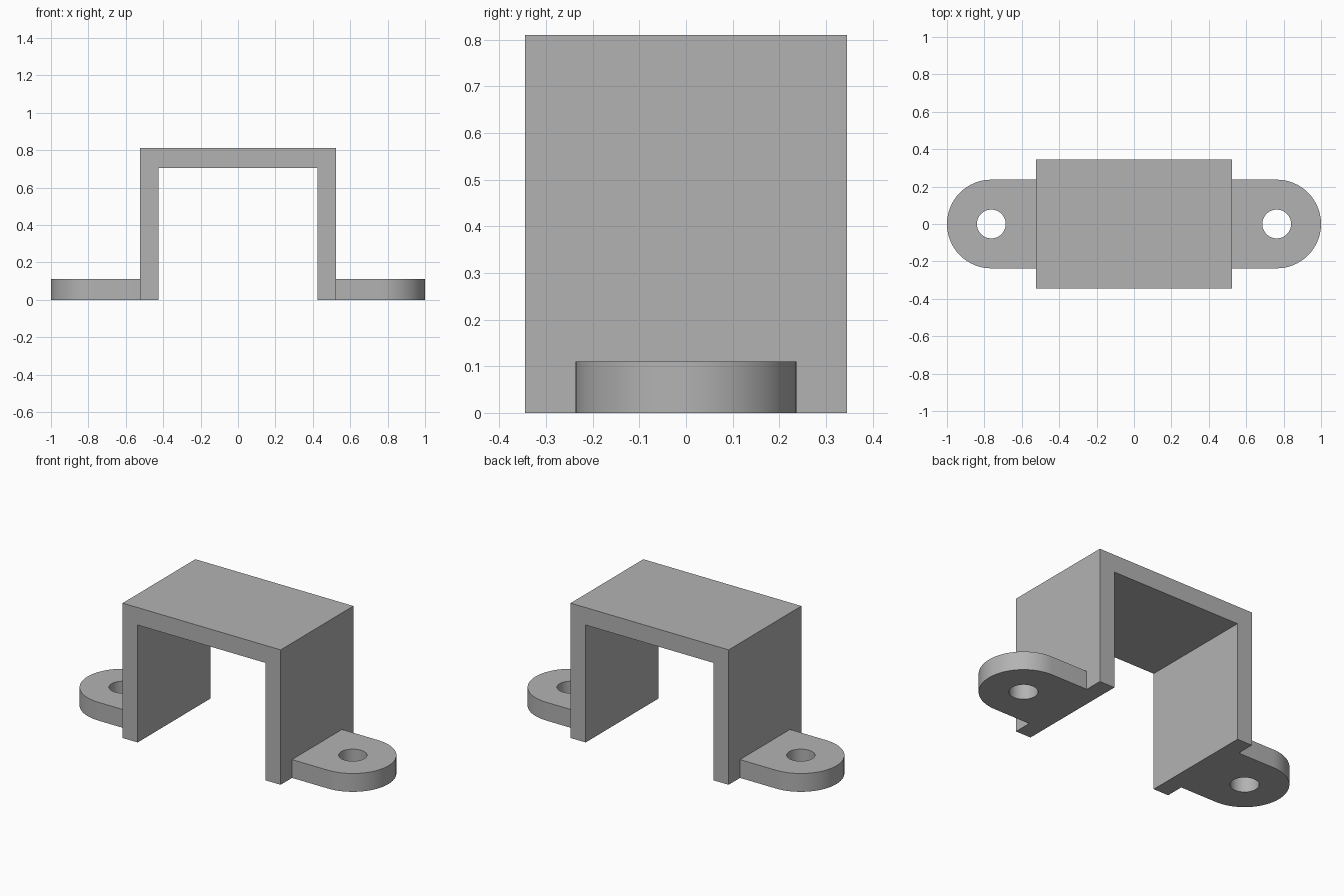
import bpy, bmesh
from math import cos, sin, pi, radians
from mathutils import Vector

cube = bpy.data.objects.get("Cube")
if cube:
    bpy.data.objects.remove(cube, do_unlink=True)

# One plain grey for the whole bracket
GREY = (0.45, 0.45, 0.45, 1)
grey = bpy.data.materials.new("plain_grey")
grey.use_nodes = True
grey.diffuse_color = GREY
grey.node_tree.nodes["Principled BSDF"].inputs["Base Color"].default_value = GREY

HALF_W, HEIGHT, HALF_D = 0.525, 0.81, 0.345
INNER_W, INNER_H = 0.425, 0.705
TAB_R, TAB_T, HOLE_R = 0.237, 0.11, 0.077
HOLE_X = 1 - TAB_R


def arc(cx, r, start, end, n):
    """Points along an arc in the ground plane, n steps."""
    return [Vector((cx + r * cos(a), r * sin(a), 0))
            for a in (start + (end - start) * i / n for i in range(n + 1))]


def extruded(name, loops, offset):
    """Fill closed outlines (the later ones are holes) and extrude them."""
    bm = bmesh.new()
    edges = []
    for points in loops:
        verts = [bm.verts.new(p) for p in points]
        edges += [bm.edges.new((v, verts[i - 1])) for i, v in enumerate(verts)]
    bmesh.ops.triangle_fill(bm, edges=edges, use_beauty=True)
    caps = bm.faces[:]
    ext = bmesh.ops.extrude_face_region(bm, geom=caps, use_keep_orig=True)
    moved = [g for g in ext["geom"] if isinstance(g, bmesh.types.BMVert)]
    bmesh.ops.translate(bm, verts=moved, vec=offset)
    bmesh.ops.recalc_face_normals(bm, faces=bm.faces)
    mesh = bpy.data.meshes.new(name)
    bm.to_mesh(mesh)
    bm.free()
    mesh.materials.append(grey)
    obj = bpy.data.objects.new(name, mesh)
    bpy.context.collection.objects.link(obj)
    bpy.ops.object.select_all(action="DESELECT")
    obj.select_set(True)
    bpy.context.view_layer.objects.active = obj
    bpy.ops.object.shade_smooth_by_angle(angle=radians(30))
    return obj


# Channel: upside-down U profile run from front to back
half = [(INNER_W, INNER_H), (INNER_W, 0), (HALF_W, 0), (HALF_W, HEIGHT)]
profile = half + [(-x, z) for x, z in reversed(half)]
extruded("channel", [[Vector((x, -HALF_D, z)) for x, z in profile]],
         Vector((0, 2 * HALF_D, 0)))

# Round-ended mounting tabs with a screw hole, one on each side
outline = [Vector((HALF_W, -TAB_R, 0))]
outline += arc(HOLE_X, TAB_R, -pi / 2, pi / 2, 32)
outline += [Vector((HALF_W, TAB_R, 0))]
hole = arc(HOLE_X, HOLE_R, 0, 2 * pi, 48)[:-1]
for name, side in (("left_tab", 1), ("right_tab", -1)):
    loops = [[Vector((side * p.x, p.y, 0)) for p in loop] for loop in (outline, hole)]
    extruded(name, loops, Vector((0, 0, TAB_T)))
